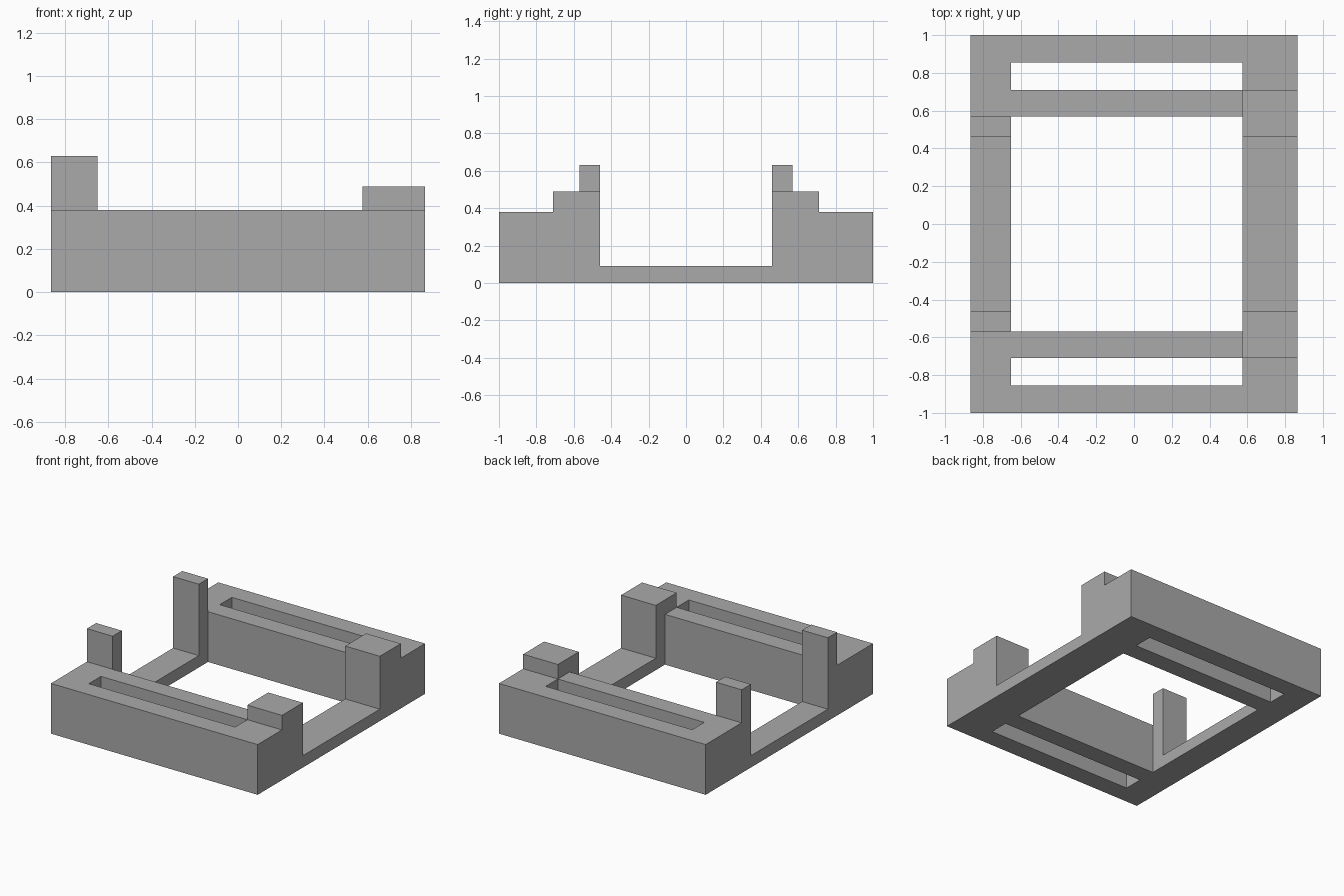
import bpy
import bmesh

default = bpy.data.objects.get("Cube")
if default:
    bpy.data.objects.remove(default, do_unlink=True)

grey = bpy.data.materials.new("plain grey")
grey.use_nodes = True
colour = (0.4, 0.4, 0.4, 1)
grey.diffuse_color = colour
grey.node_tree.nodes["Principled BSDF"].inputs["Base Color"].default_value = colour

# Shared dimensions
LEFT, RIGHT = 0.865, -0.865            # outer sides
LEFT_IN, RIGHT_IN = 0.575, -0.65       # inner edges of the sides
END, POST_IN, BAR_IN = 1.0, 0.46, 0.57
SLOT_IN, SLOT_OUT = 0.71, 0.855
RAIL_Z, BAR_Z, BLOCK_Z, POST_Z = 0.09, 0.38, 0.49, 0.63


def extrude_profile(name, profile, x0, x1):
    """Extrude a (y, z) outline along x."""
    bm = bmesh.new()
    face = bm.faces.new([bm.verts.new((x0, y, z)) for y, z in profile])
    grown = bmesh.ops.extrude_face_region(bm, geom=[face])["geom"]
    verts = [v for v in grown if isinstance(v, bmesh.types.BMVert)]
    bmesh.ops.translate(bm, verts=verts, vec=(x1 - x0, 0, 0))
    bmesh.ops.recalc_face_normals(bm, faces=bm.faces)
    mesh = bpy.data.meshes.new(name)
    bm.to_mesh(mesh)
    bm.free()
    mesh.materials.append(grey)
    obj = bpy.data.objects.new(name, mesh)
    bpy.context.collection.objects.link(obj)


def side_frame(name, step_y, step_z, x0, x1):
    """Low rail with a raised stop and an end block, mirrored front to back."""
    half = [(POST_IN, RAIL_Z), (POST_IN, step_z), (step_y, step_z),
            (step_y, BAR_Z), (END, BAR_Z), (END, 0)]
    mirrored = [(-y, z) for y, z in reversed(half)]
    extrude_profile(name, mirrored + half, x0, x1)


# Sides: wide low stops on the left, slim tall posts on the right
side_frame("left_side_with_blocks", SLOT_IN, BLOCK_Z, LEFT_IN, LEFT)
side_frame("right_side_with_posts", BAR_IN, POST_Z, RIGHT, RIGHT_IN)

# Cross bars on each side of the open slots
for end, s in (("front", -1), ("back", 1)):
    for part, y0, y1 in (("inner", BAR_IN, SLOT_IN), ("outer", SLOT_OUT, END)):
        outline = [(s * y0, 0), (s * y1, 0), (s * y1, BAR_Z), (s * y0, BAR_Z)]
        extrude_profile(f"{end}_{part}_bar", outline, RIGHT_IN, LEFT_IN)
